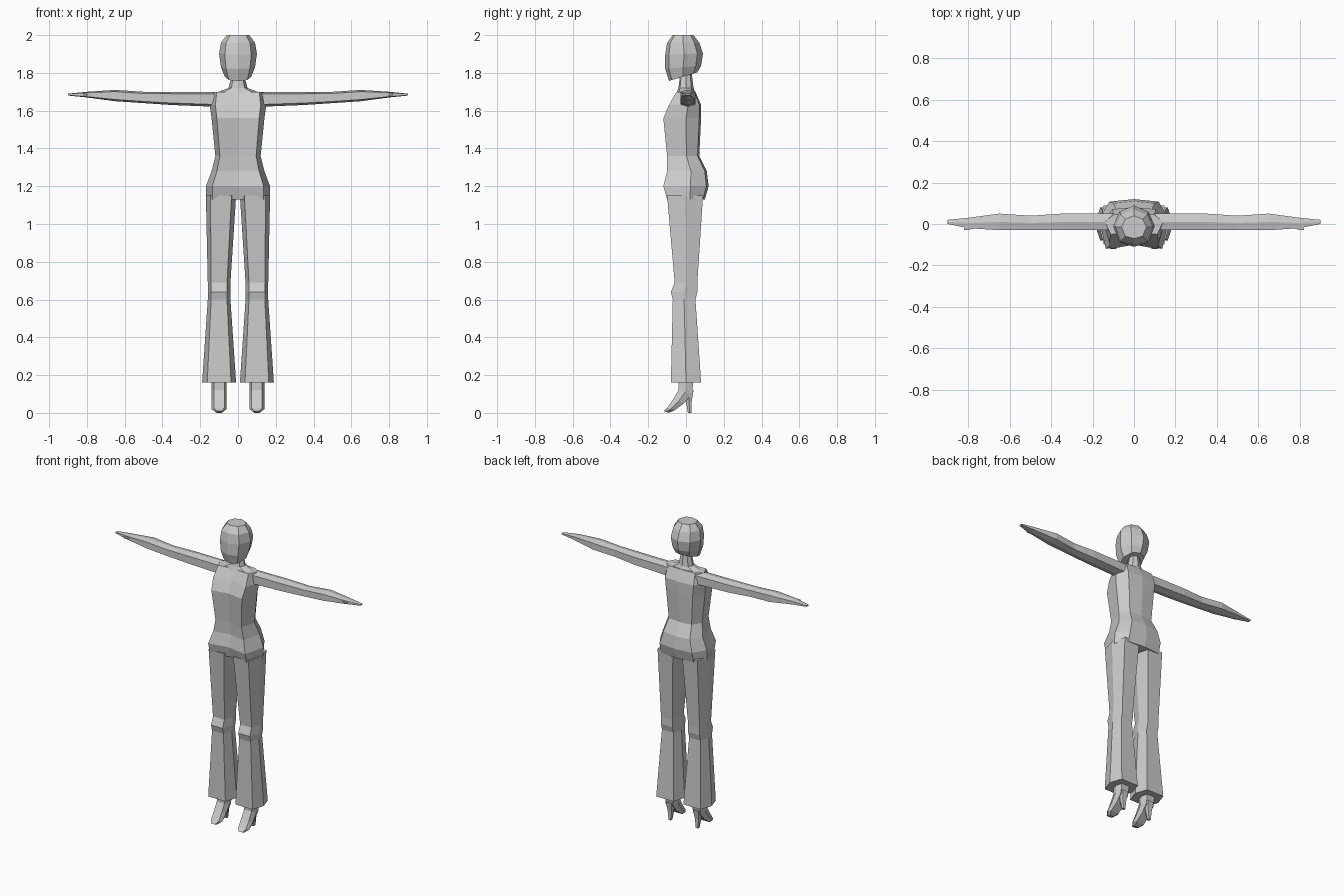
import bpy, bmesh

cube = bpy.data.objects.get("Cube")
if cube:
    bpy.data.objects.remove(cube)

GREY = (0.6, 0.6, 0.6, 1)
grey = bpy.data.materials.new("plain_grey")
grey.use_nodes = True
grey.diffuse_color = GREY
grey.node_tree.nodes["Principled BSDF"].inputs["Base Color"].default_value = GREY


def mirrored(half):
    """Complete a half outline that starts and ends on the centre line."""
    return half + [(-u, v) for u, v in half[-2:0:-1]]


# Unit cross-sections: u runs across the part, v from front to back
TORSO = mirrored([(0, -.8), (.8, -1), (1, .2), (.7, .9), (0, 1)])
HEAD = mirrored([(0, -1), (.7, -.8), (1, 0), (.7, .7), (0, 1)])
LIMB = mirrored([(0, -1), (.7, -1), (1, 0), (.7, 1), (0, 1)])


def upright(u, v, along):
    return u, v, along


def sideways(u, v, along):
    return along, v, u


def fit(value, low, high):
    return (low + high) / 2 + value * (high - low) / 2


def loft(name, section, stations, place=upright, side=1, slope=0, fade=1):
    """Skin a section through stations (along, u low, u high, front, back).

    Rings tilt by slope, which fades from each station to the next.
    """
    bm = bmesh.new()
    loops = []
    for along, u_low, u_high, front, back in stations:
        loop = []
        for u, v in section:
            y = fit(v, front, back)
            tilt = slope * (y - fit(0, front, back))
            x, y, z = place(fit(u, u_low, u_high), y, along + tilt)
            loop.append(bm.verts.new((x * side, y, z)))
        loops.append(loop)
        slope *= fade

    # Walls between neighbouring rings, then both end caps
    for lower, upper in zip(loops, loops[1:]):
        for i in range(len(section)):
            bm.faces.new((lower[i - 1], lower[i], upper[i], upper[i - 1]))
    bm.faces.new(loops[0])
    bm.faces.new(loops[-1])
    bmesh.ops.recalc_face_normals(bm, faces=bm.faces)

    mesh = bpy.data.meshes.new(name)
    bm.to_mesh(mesh)
    bm.free()
    mesh.materials.append(grey)
    obj = bpy.data.objects.new(name, mesh)
    bpy.context.collection.objects.link(obj)


def centred(stations):
    """Expand (along, half width, front, back) about the middle plane."""
    return [(along, -half, half, front, back) for along, half, front, back in stations]


def footwear(stations):
    """Expand (along, half width, front, back) about the foot's own line."""
    return [(along, .1 - half, .1 + half, front, back) for along, half, front, back in stations]


# Torso from hips to shoulders, with a creased bust
loft("torso", TORSO, centred([
    (1.13, .17, -.1, .1),
    (1.2, .17, -.12, .12),
    (1.28, .14, -.1, .11),
    (1.36, .12, -.1, .07),
    (1.56, .14, -.12, .08),
    (1.63, .15, -.09, .08),
    (1.7, .14, -.05, .05)]))

# Neck spreading into the shoulders
loft("neck", HEAD, centred([
    (1.69, .13, -.05, .05),
    (1.72, .05, -.04, .04),
    (1.8, .03, -.03, .03)]))

# Faceted head with the chin lower than the nape
loft("head", HEAD, centred([
    (1.78, .07, -.09, .06),
    (1.83, .09, -.11, .08),
    (1.9, .1, -.11, .09),
    (1.96, .09, -.1, .07),
    (2, .06, -.07, .04)]), slope=.3, fade=.3)

for side, label in ((1, "left"), (-1, "right")):
    # Flared trouser leg with a bent knee
    loft(label + "_leg", LIMB, [
        (1.15, .01, .17, -.1, .09),
        (.69, .04, .16, -.06, .06),
        (.64, .04, .16, -.08, .06),
        (.6, .04, .16, -.07, .05),
        (.16, .01, .19, -.08, .08)], side=side)

    # Tapered arm ending in a flat hand
    loft(label + "_arm", LIMB, [
        (.1, 1.62, 1.7, -.03, .05),
        (.35, 1.63, 1.7, -.03, .05),
        (.5, 1.64, 1.7, -.03, .04),
        (.65, 1.65, 1.71, -.03, .05),
        (.8, 1.67, 1.7, -.02, .03),
        (.9, 1.68, 1.69, 0, .02)], place=sideways, side=side)
    loft(label + "_thumb", LIMB, [
        (.77, 1.68, 1.69, -.02, 0),
        (.8, 1.68, 1.69, -.03, 0),
        (.82, 1.68, 1.69, -.03, -.02)], place=sideways, side=side)

    # High heeled shoe: ankle, instep and pointed toe, then the heel
    loft(label + "_shoe", LIMB, footwear([
        (.18, .04, -.04, .04),
        (.11, .04, -.04, .03),
        (.06, .04, -.07, -.01),
        (.02, .04, -.1, -.06),
        (.005, .02, -.12, -.09)]), side=side, slope=-.3)
    loft(label + "_heel", LIMB, footwear([
        (.12, .03, -.01, .04),
        (.06, .02, 0, .03),
        (0, .01, .01, .03)]), side=side)
